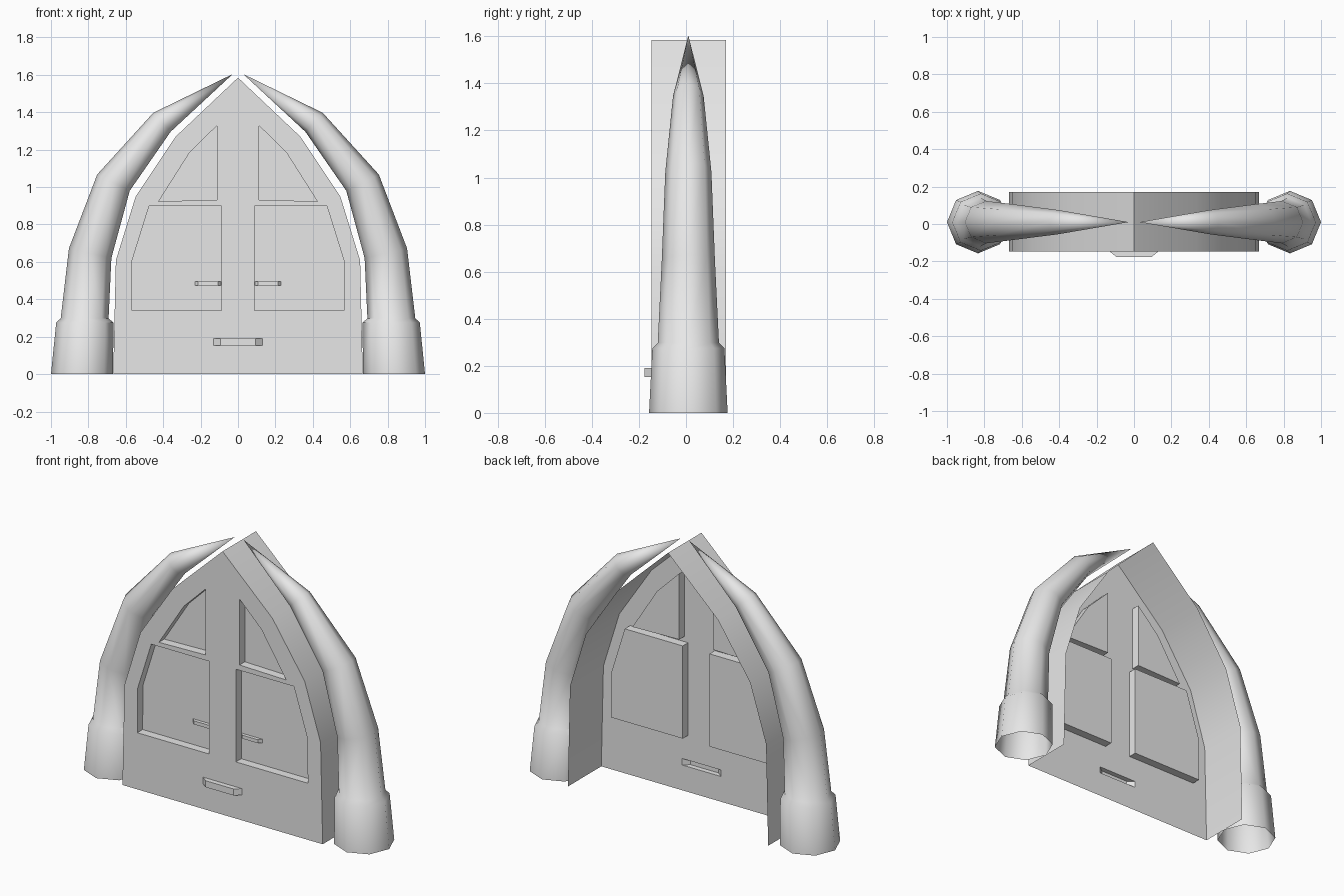
import bpy, bmesh, math
from mathutils import Vector

cube = bpy.data.objects.get("Cube")
if cube:
    bpy.data.objects.remove(cube, do_unlink=True)

GREY = (0.8, 0.8, 0.8, 1)
mat = bpy.data.materials.new("light_grey")
mat.use_nodes = True
mat.diffuse_color = GREY
mat.node_tree.nodes["Principled BSDF"].inputs["Base Color"].default_value = GREY

FRONT, BACK, PANEL, CY = -0.147, 0.171, -0.096, 0.01


def finish(bm, name, angle):
    """Turn the bmesh into a smooth-by-angle object."""
    mesh = bpy.data.meshes.new(name)
    bm.to_mesh(mesh)
    bm.free()
    mesh.materials.append(mat)
    ob = bpy.data.objects.new(name, mesh)
    bpy.context.collection.objects.link(ob)
    bpy.ops.object.select_all(action='DESELECT')
    ob.select_set(True)
    bpy.context.view_layer.objects.active = ob
    bpy.ops.object.shade_smooth_by_angle(angle=math.radians(angle))


def face_front(bm):
    """Make normals consistent, with the sheet facing -y."""
    bmesh.ops.recalc_face_normals(bm, faces=bm.faces)
    if sum(f.normal.y * f.calc_area() for f in bm.faces) > 0:
        bmesh.ops.reverse_faces(bm, faces=bm.faces)


def loop(bm, pts, y):
    return [bm.verts.new((x, y, z)) for x, z in pts]


def walls(bm, a, b, closed=True):
    n = len(a)
    for i in range(n if closed else n - 1):
        j = (i + 1) % n
        bm.faces.new((a[i], a[j], b[j], b[i]))


def relief(bm, base, y, top, top_y):
    """Walls from a base outline to a capped second outline."""
    a, b = loop(bm, base, y), loop(bm, top, top_y)
    walls(bm, a, b)
    bm.faces.new(b)
    return a


def rect(x0, x1, z0, z1):
    return [(x0, z0), (x1, z0), (x1, z1), (x0, z1)]


def mirrored(pts, s):
    return [(s * x, z) for x, z in pts]


# Door: pointed front sheet with sunk panels, pull handle and deep rim
half = [(0.667, 0), (0.653, 0.608), (0.547, 0.95), (0.333, 1.27)]
outline = half + [(0, 1.585)] + mirrored(half[::-1], -1)
upper = [(0.113, 0.931), (0.424, 0.924), (0.259, 1.184), (0.113, 1.328)]
lower = [(0.089, 0.341), (0.568, 0.341), (0.566, 0.608), (0.475, 0.899), (0.089, 0.899)]

bm = bmesh.new()
rim = loop(bm, outline, FRONT)
loops = [rim]
for s in (1, -1):
    for panel in (upper, lower):
        pts = mirrored(panel, s)
        loops.append(relief(bm, pts, FRONT, pts, PANEL))
loops.append(relief(bm, rect(-0.13, 0.13, 0.152, 0.191), FRONT,
                    rect(-0.093, 0.093, 0.152, 0.191), -0.177))
walls(bm, rim, loop(bm, outline, BACK), closed=False)
edges = []
for vs in loops:
    for i, v in enumerate(vs):
        w = vs[(i + 1) % len(vs)]
        edges.append(bm.edges.get((v, w)) or bm.edges.new((v, w)))
bmesh.ops.triangle_fill(bm, edges=edges, use_beauty=True, normal=(0, -1, 0))
face_front(bm)
finish(bm, "door", 30)

# Small handles on the lower panels
for s, side in ((1, "left"), (-1, "right")):
    bm = bmesh.new()
    relief(bm, mirrored(rect(0.09, 0.231, 0.475, 0.496), s), PANEL,
           mirrored(rect(0.108, 0.213, 0.475, 0.496), s), PANEL - 0.02)
    face_front(bm)
    finish(bm, side + "_small_handle", 30)

# Curved tusks: inner x, z, outer x, z and half depth of each section
sections = [
    (0.668, 0, 1.0, 0, 0.167),
    (0.666, 0.275, 0.972, 0.275, 0.153),
    (0.692, 0.298, 0.948, 0.298, 0.13),
    (0.677, 0.62, 0.904, 0.672, 0.113),
    (0.579, 0.98, 0.753, 1.067, 0.098),
    (0.36, 1.296, 0.453, 1.397, 0.065),
]
SIDES = 8
for s, side in ((1, "left"), (-1, "right")):
    bm = bmesh.new()
    rings = []
    for xi, zi, xo, zo, depth in sections:
        inner, outer = Vector((s * xi, CY, zi)), Vector((s * xo, CY, zo))
        mid, arm = (inner + outer) / 2, (outer - inner) / 2
        ring = []
        for k in range(SIDES):
            a = math.tau * k / SIDES
            ring.append(bm.verts.new(mid + arm * math.cos(a)
                                     + Vector((0, depth * math.sin(a), 0))))
        rings.append(ring)
    for a, b in zip(rings, rings[1:]):
        walls(bm, a, b)
    tip = bm.verts.new((s * 0.028, CY, 1.604))
    for k in range(SIDES):
        bm.faces.new((rings[-1][k], rings[-1][(k + 1) % SIDES], tip))
    bmesh.ops.recalc_face_normals(bm, faces=bm.faces)
    finish(bm, side + "_tusk", 46)
